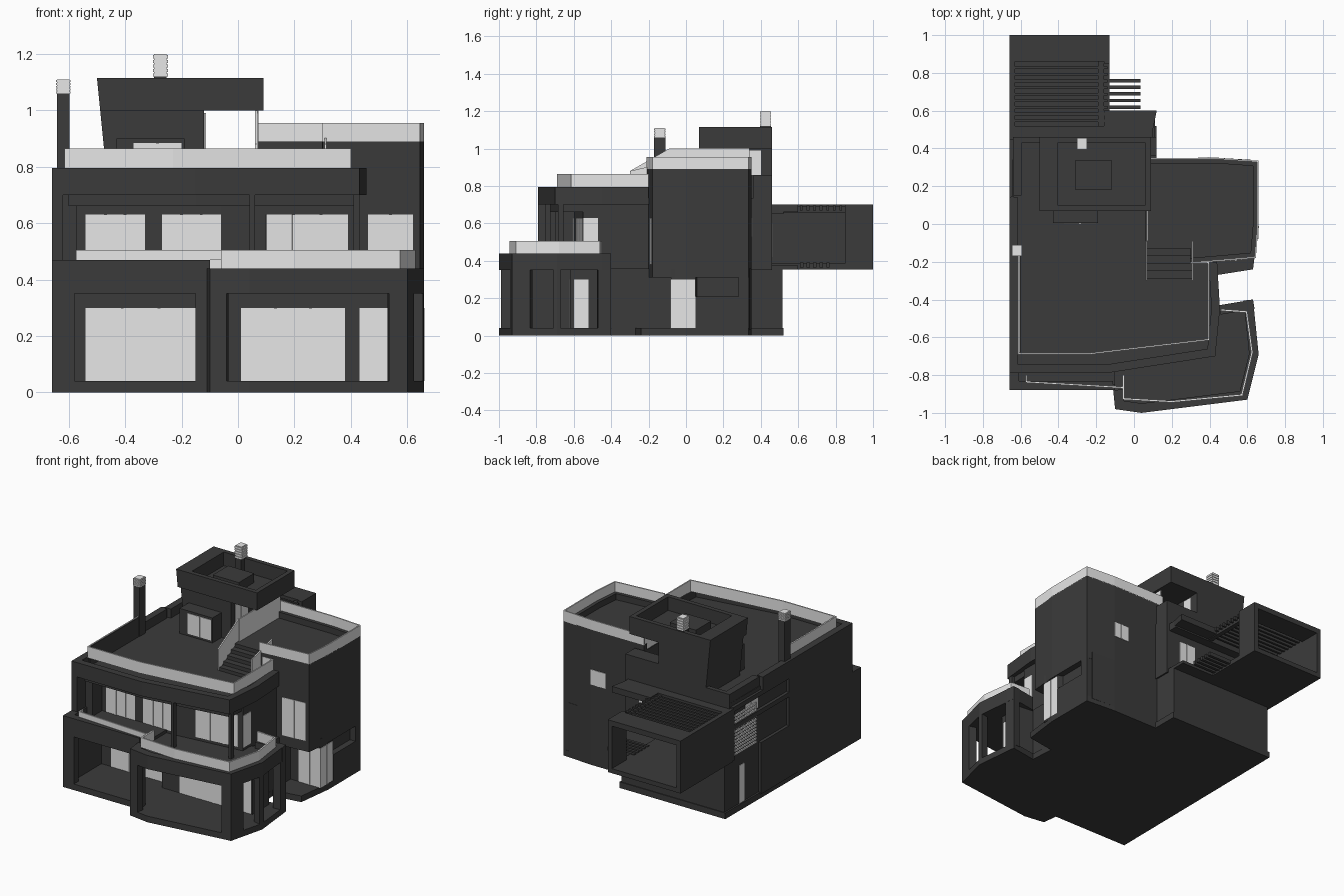
import bpy
import bmesh
from mathutils import Vector

default = bpy.data.objects.get("Cube")
if default:
    bpy.data.objects.remove(default, do_unlink=True)


def material(name, value):
    mat = bpy.data.materials.new(name)
    mat.use_nodes = True
    colour = (value, value, value, 1)
    mat.diffuse_color = colour
    mat.node_tree.nodes["Principled BSDF"].inputs["Base Color"].default_value = colour
    return mat


dark = material("dark grey walls", .044)
light = material("light grey glass and rails", .8)


def add_prism(bm, points, low, high):
    bottom = [bm.verts.new((x, y, low)) for x, y in points]
    top = [bm.verts.new((x, y, high)) for x, y in points]
    bm.faces.new(bottom[::-1])
    bm.faces.new(top)
    for i in range(len(points)):
        j = (i + 1) % len(points)
        bm.faces.new((bottom[i], bottom[j], top[j], top[i]))


def finish(bm, name, mat):
    bmesh.ops.recalc_face_normals(bm, faces=bm.faces[:])
    mesh = bpy.data.meshes.new(name)
    bm.to_mesh(mesh)
    bm.free()
    mesh.materials.append(mat)
    obj = bpy.data.objects.new(name, mesh)
    bpy.context.collection.objects.link(obj)
    return obj


def prism(name, mat, points, low, high):
    bm = bmesh.new()
    add_prism(bm, points, low, high)
    return finish(bm, name, mat)


def box(name, mat, x0, x1, y0, y1, low, high):
    return prism(name, mat, [(x0, y0), (x1, y0), (x1, y1), (x0, y1)], low, high)


def strip(p, q, start, end, outer, inner):
    """Footprint along p-q; the outside lies to the right of the direction."""
    p, q = Vector(p), Vector(q)
    along = (q - p).normalized()
    out = Vector((along.y, -along.x))
    a, b = p + along * start, p + along * end
    return [a + out * outer, b + out * outer, b - out * inner, a - out * inner]


def length(p, q):
    return (Vector(q) - Vector(p)).length


def run(name, mat, path, low, high, thick):
    """Thin wall or rail following a path."""
    bm = bmesh.new()
    for p, q in zip(path, path[1:]):
        add_prism(bm, strip(p, q, 0, length(p, q), 0, thick), low, high)
    return finish(bm, name, mat)


def open_wall(name, p, q, high, left, right, thick=.05, head=.35):
    """Porch wall with one opening between two jambs."""
    bm = bmesh.new()
    size = length(p, q)
    add_prism(bm, strip(p, q, 0, size, 0, thick), head, high)
    for start, end in ((0, left), (size - right, size)):
        if end > start:
            add_prism(bm, strip(p, q, start, end, 0, thick), .03, head)
    return finish(bm, name, dark)


def window(name, p, q, low, high, panes=2):
    """Glass plate with slightly raised bars."""
    bm = bmesh.new()
    size = length(p, q)
    add_prism(bm, strip(p, q, 0, size, .003, 0), low, high)
    for i in range(1, panes):
        mid = size * i / panes
        add_prism(bm, strip(p, q, mid - .005, mid + .005, .006, 0), low, high)
    return finish(bm, name, light)


# Plinth
prism("plinth", dark, [(-.66, -.88), (-.11, -.88), (-.1, -.98), (.04, -1), (.6, -.93),
      (.66, -.69), (.63, -.4), (.45, -.43), (.44, -.27), (.63, -.24), (.66, 0),
      (.66, .335), (.45, .35), (.12, .35), (.12, .52), (-.65, .52)], 0, .04)

# Ground floor, with a shallow niche on the right side
prism("ground_floor", dark, [(-.64, -.55), (-.12, -.55), (-.12, -.62), (.54, -.62),
      (.54, -.45), (.44, -.44), (.44, -.08), (.655, -.08), (.655, .05), (.62, .06),
      (.62, .34), (.45, .35), (.11, .35), (.11, .515), (-.64, .515)], .03, .36)
box("niche_sill", dark, .6, .66, .05, .335, .03, .21)
box("niche_post", dark, .6, .66, .28, .335, .2, .32)
window("left_porch_window", (-.54, -.55), (-.15, -.55), .04, .3, 3)
window("right_porch_window", (.01, -.62), (.38, -.62), .04, .3, 3)
window("end_porch_window", (.43, -.62), (.53, -.62), .04, .3, 1)
window("porch_side_window", (.54, -.6), (.54, -.52), .04, .3, 1)
window("corner_window_front", (.5, -.08), (.655, -.08), .04, .3, 2)
window("corner_window_side", (.655, -.08), (.655, .05), .04, .3, 2)

# Left porch
open_wall("left_porch_front", (-.66, -.88), (-.11, -.88), .47, .08, .03)
run("left_porch_side", dark, [(-.66, -.5), (-.66, -.88)], .03, .47, .05)
box("left_porch_ceiling", dark, -.65, -.1, -.87, -.5, .35, .42)
box("middle_pillar", dark, -.15, -.1, -.88, -.85, .03, .47)
run("left_balcony_rail", light, [(-.575, -.8), (-.575, -.84), (-.06, -.87)], .47, .505, .009)

# Right porch
bay = [(-.11, -.88), (-.1, -.98), (.04, -1), (.6, -.93), (.66, -.69), (.63, -.4)]
prism("right_porch_ceiling", dark, bay + [(.45, -.43), (.4, -.5), (-.11, -.5)], .35, .4)
run("right_porch_return", dark, bay[:2], .03, .44, .05)
open_wall("right_porch_front_corner", bay[1], bay[2], .44, .06, 0)
open_wall("right_porch_front", bay[2], bay[3], .44, 0, .065)
open_wall("right_porch_side_front", bay[3], bay[4], .44, .1, .02)
open_wall("right_porch_side_back", bay[4], bay[5], .44, .02, .07)
run("right_porch_back", dark, [bay[5], (.45, -.43)], .35, .44, .05)
run("right_balcony_rail", light, [(-.06, -.8), (-.06, -.93), (.2, -.945), (.575, -.91),
    (.63, -.68), (.6, -.46), (.46, -.45)], .44, .505, .01)

# Upper floor
prism("upper_floor", dark, [(-.64, -.6), (-.06, -.6), (.42, -.55), (.42, -.2),
      (.12, .34), (.12, .46), (-.64, .46)], .35, .72)
for x0, x1 in ((-.54, -.33), (-.27, -.06)):
    window("upper_window", (x0, -.6), (x1, -.6), .42, .63, 3)
window("upper_window_right", (.1, -.584), (.39, -.554), .42, .63, 3)
window("upper_window_side", (.42, -.55), (.42, -.47), .42, .63, 1)
run("upper_end_wall", dark, [(-.66, -.13), (-.66, -.79)], .36, .72, .04)
box("upper_end_pillar", dark, -.66, -.57, -.7, -.59, .42, .7)
for x, y in ((.05, -.74), (.42, -.67)):
    box("balcony_post", dark, x - .01, x + .01, y - .015, y + .015, .4, .7)

# Main roof with recessed floor, parapet and rail
eave = [(-.66, -.79), (-.15, -.79), (.43, -.7), (.455, -.45), (.44, -.2)]
prism("roof_slab", dark, eave + [(.12, .34), (.12, .46), (-.64, .46)], .7, .735)
prism("roof_soffit", dark, [(-.6, -.74), (-.15, -.74), (.41, -.66), (.42, -.25),
      (-.6, -.25)], .66, .71)
run("roof_parapet", dark, [(-.64, .46), (-.64, .15), (-.66, .14)] + eave, .7, .795, .045)
run("roof_back_parapet", dark, [(-.1, .46), (-.64, .46)], .7, .795, .03)
box("roof_back_block", dark, -.13, .12, .36, .46, .7, .86)
run("roof_rail", light, [(-.615, -.13), (-.615, -.69), (-.23, -.69), (.4, -.615),
    (.4, -.2), (.31, -.2)], .79, .865, .008)
box("roof_rail_lining", dark, -.609, -.602, -.68, -.15, .73, .862)

# Side wing with raised terrace
wing = [(.3, -.21), (.645, -.18), (.66, 0), (.66, .335), (.45, .35), (.06, .35)]
prism("side_wing", dark, wing + [(.06, -.09), (.3, -.1)], .31, .85)
run("wing_parapet", dark, wing, .84, .89, .03)
run("wing_rail", light, wing, .885, .955, .008)
window("wing_front_window", (.46, -.196), (.62, -.182), .38, .63, 2)
window("wing_back_window", (.45, .35), (.34, .35), .53, .63, 2)

# Roof stairs with sloping rails
for i in range(5):
    box("roof_stair", dark, .065, .31, -.29 + i * .04, -.09, .73 + i * .024, .757 + i * .024)
run("terrace_inner_rail", light, [(.065, .34), (.065, -.09)], .85, 1, .008)
for x, rise in ((.065, .12), (.31, .05)):
    rail = box("stair_rail", light, x - .004, x + .004, -.3, -.09, .74, .88)
    for v in rail.data.vertices:
        if v.co.y > -.2:
            v.co.z += rise

# Roof tower with a leaning side
top = [(-.5, .07), (.09, .07), (.09, .46), (-.5, .46)]
tower = [box("tower_body", dark, -.5, -.12, .1, .46, .73, 1.02),
         prism("tower_roof", dark, top, 1, 1.025),
         run("tower_parapet", dark, top + top[:1], 1, 1.115, .03),
         box("tower_parapet_inner", dark, -.48, -.405, .08, .45, 1.02, 1.115)]
for part in tower:
    for v in part.data.vertices:
        if v.co.x < -.46:
            v.co.x += (1.115 - v.co.z) * .1
window("tower_side_window", (-.12, .34), (-.12, .4), .86, .99, 1)
window("tower_front_window", (-.12, .14), (-.12, .27), .75, .99, 2)
box("tower_roof_hatch", dark, -.31, -.12, .18, .34, 1.02, 1.085)
box("dormer", dark, -.43, -.19, .005, .12, .73, .9)
window("dormer_window", (-.37, .005), (-.2, .005), .75, .885, 2)

# Chimneys with ribbed caps
for name, x, y, low, neck, high in (("side_chimney", -.62, -.14, .7, 1.06, 1.11),
                                    ("tower_chimney", -.275, .425, 1.02, 1.12, 1.2)):
    box(name, dark, x - .022, x + .022, y - .03, y + .03, low, neck)
    step = (high - neck) / 5
    for i in range(5):
        box(name + "_cap", light, x - .026, x + .026, y - .03, y + .03,
            neck + i * step, neck + (i + .7) * step)
        box(name + "_core", light, x - .022, x + .022, y - .026, y + .026,
            neck + i * step, neck + (i + 1) * step)

# Rear wing: open end, open right side, slatted top
box("rear_floor", dark, -.66, -.13, .46, 1, .355, .385)
box("rear_left_wall", dark, -.66, -.63, .44, 1, .36, .7)
box("rear_right_wall", dark, -.16, -.13, .85, 1, .36, .7)
box("rear_roof", dark, -.66, -.13, .86, 1, .665, .7)
box("rear_beam", dark, -.64, .1, .44, .52, .65, .7)
box("rear_side_beam", dark, -.19, -.16, .5, .88, .655, .69)
for i in range(9):
    y = .54 + i * .035
    box("pergola_slat", dark, -.64, -.14, y, y + .014, .67, .695)
prism("rear_canopy", dark, [(-.16, .45), (.09, .45), (.12, .6), (-.16, .6)], .66, .7)
box("rear_landing", dark, -.14, .11, .44, .6, .355, .375)
for i in range(5):
    y = .61 + i * .035
    box("rear_step", dark, -.16, .035, y, y + .018, .365, .39)
window("rear_window", (.02, .46), (-.1, .46), .42, .6, 2)

# Left side: slatted screen, bars and door
for i in range(13):
    box("screen_slat", light, -.657, -.648, .2, .43, .385 + i * .021, .397 + i * .021)
for z in (.56, .68):
    box("side_bar", dark, -.66, -.635, -.13, .45, z, z + .03)
window("left_window", (-.64, .3), (-.64, .17), .6, .68, 2)
window("left_door", (-.64, .36), (-.64, .31), .04, .29, 1)
box("left_lower_wall", dark, -.66, -.63, -.6, .16, .03, .37)
